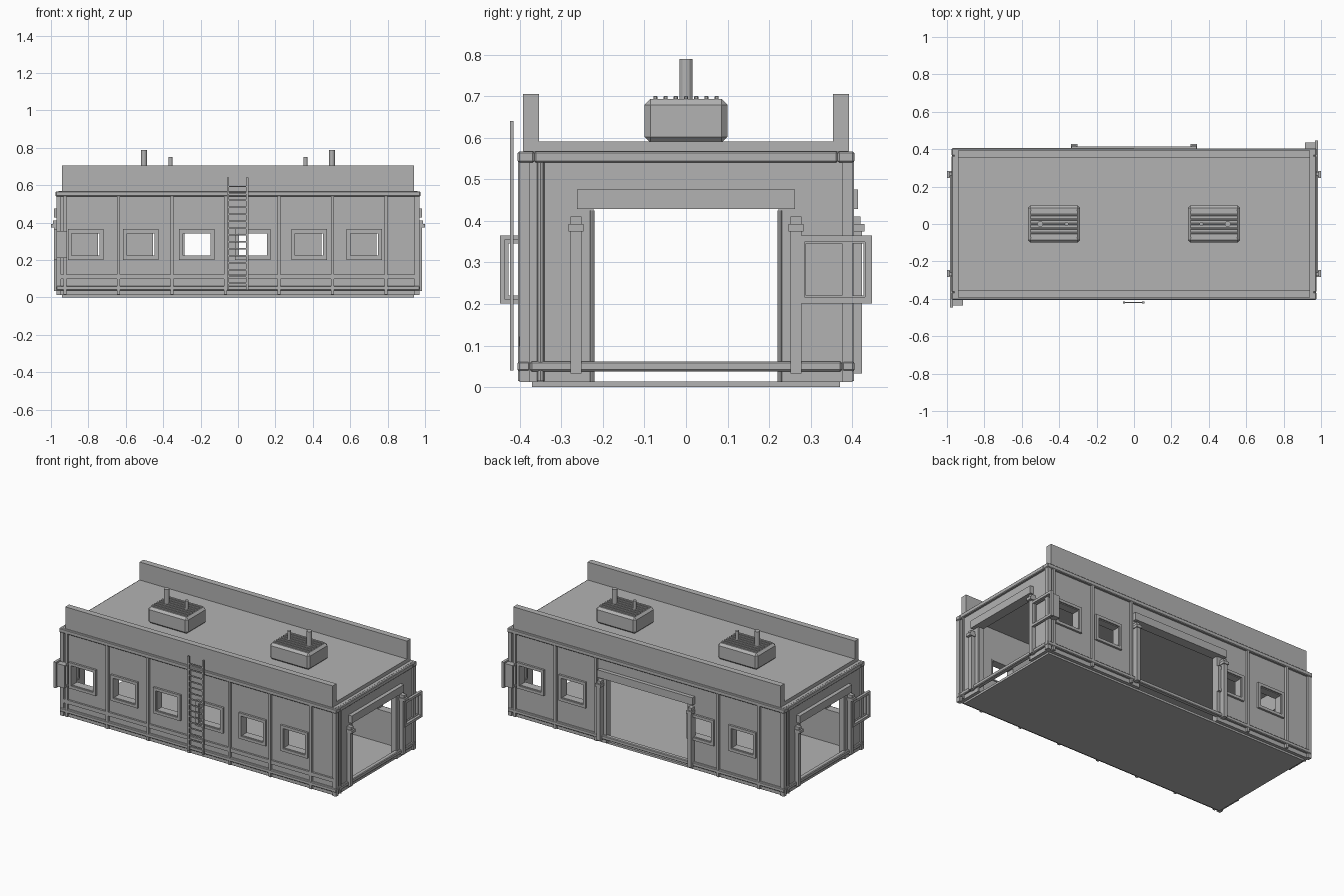
import bpy, bmesh, math
from mathutils import Matrix, Vector

if "Cube" in bpy.data.objects:
    bpy.data.objects.remove(bpy.data.objects["Cube"])

grey = bpy.data.materials.new("plain_grey")
grey.diffuse_color = (0.45, 0.45, 0.45, 1)
grey.use_nodes = True
grey.node_tree.nodes["Principled BSDF"].inputs["Base Color"].default_value = grey.diffuse_color


def box(bm, x0, x1, y0, y1, z0, z1):
    m = Matrix.Translation(((x0 + x1) / 2, (y0 + y1) / 2, (z0 + z1) / 2))
    m = m @ Matrix.Diagonal((abs(x1 - x0), abs(y1 - y0), abs(z1 - z0), 1))
    return bmesh.ops.create_cube(bm, size=1, matrix=m)["verts"]


def tube(bm, x, y, r, z0, z1, sides=12):
    bmesh.ops.create_cone(bm, cap_ends=True, segments=sides, radius1=r, radius2=r, depth=z1 - z0,
                          matrix=Matrix.Translation((x, y, (z0 + z1) / 2)))


def both(bm):
    """Add a copy turned half a turn about the vertical axis."""
    copy = bmesh.ops.duplicate(bm, geom=bm.verts[:] + bm.edges[:] + bm.faces[:])["geom"]
    verts = [v for v in copy if isinstance(v, bmesh.types.BMVert)]
    bmesh.ops.rotate(bm, cent=(0, 0, 0), matrix=Matrix.Rotation(math.pi, 3, 'Z'), verts=verts)


def finish(bm, name, bevel=0):
    me = bpy.data.meshes.new(name)
    bm.to_mesh(me)
    bm.free()
    me.materials.append(grey)
    ob = bpy.data.objects.new(name, me)
    bpy.context.collection.objects.link(ob)
    if bevel:
        mod = ob.modifiers.new("bevel", 'BEVEL')
        mod.width, mod.segments = bevel, 1
    return ob


def ring_band(name, x, y, z0, z1, t):
    bm = bmesh.new()
    box(bm, -x, x, -y, -y + t, z0, z1)
    box(bm, x - t, x, -y + t, y - t, z0, z1)
    both(bm)
    return finish(bm, name, 0.004)


def frame(bm, c, w, h, bar, y0, y1, zc):
    """Rectangular frame facing y, centred on x = c."""
    for s in (-1, 1):
        a, b = c + s * w / 2, c + s * (w / 2 - bar)
        box(bm, min(a, b), max(a, b), y0, y1, zc - h / 2, zc + h / 2)
        a, b = zc + s * h / 2, zc + s * (h / 2 - bar)
        box(bm, c - w / 2 + bar, c + w / 2 - bar, y0, y1, min(a, b), max(a, b))


front_windows = [-0.815, -0.52, -0.22, 0.08, 0.38, 0.675]
back_windows = [0.815, 0.52, -0.38, -0.675]
ZC = 0.283

# Hollow walls with window and door openings
bm = bmesh.new()
box(bm, -0.96, 0.96, -0.39, 0.39, 0.012, 0.568)
walls = finish(bm, "walls")
cavity = bmesh.new()
box(cavity, -0.92, 0.92, -0.35, 0.35, -0.05, 0.55)
holes = bmesh.new()
for s, centres in ((-1, front_windows), (1, back_windows)):
    for c in centres:
        box(holes, c - 0.08, c + 0.08, s * 0.37 - 0.05, s * 0.37 + 0.05, ZC - 0.066, ZC + 0.066)
for s in (-1, 1):
    box(holes, s * 0.94 - 0.05, s * 0.94 + 0.05, -0.222, 0.222, -0.05, 0.43)
box(holes, -0.285, 0.285, 0.32, 0.42, -0.05, 0.43)
for cutter_bm, name in ((cavity, "cavity_cutter"), (holes, "opening_cutter")):
    cutter = finish(cutter_bm, name)
    cutter.hide_render = True
    mod = walls.modifiers.new(name, 'BOOLEAN')
    mod.operation, mod.solver, mod.object = 'DIFFERENCE', 'EXACT', cutter
    bpy.context.view_layer.objects.active = walls
    bpy.ops.object.modifier_apply(modifier=name)
    bpy.data.objects.remove(cutter)

# Floor and roof slabs
bm = bmesh.new()
box(bm, -0.94, 0.94, -0.37, 0.37, 0, 0.014)
finish(bm, "floor")
bm = bmesh.new()
box(bm, -0.94, 0.94, -0.37, 0.37, 0.56, 0.591)
finish(bm, "roof")

# Parapets along both long sides
bm = bmesh.new()
box(bm, -0.94, 0.94, -0.392, -0.354, 0.565, 0.705)
both(bm)
finish(bm, "parapets")

# Horizontal bands
ring_band("top_band", 0.975, 0.405, 0.54, 0.567, 0.04)
ring_band("bottom_band", 0.972, 0.405, 0.038, 0.062, 0.03)
bm = bmesh.new()
box(bm, -0.96, 0.96, -0.402, -0.385, 0.098, 0.122)
finish(bm, "front_rail")

# Vertical battens on long sides, skipping the wide doorway
bm = bmesh.new()
for i in range(7):
    x = -0.925 + 0.286 * i
    box(bm, x - 0.008, x + 0.008, -0.404, -0.385, 0.015, 0.545)
    if abs(x) > 0.33:
        box(bm, -x - 0.008, -x + 0.008, 0.385, 0.404, 0.015, 0.545)
finish(bm, "wall_battens")

# Corner strips and end pipes
bm = bmesh.new()
for y in (-0.388, 0.388):
    box(bm, 0.945, 0.97, y - 0.013, y + 0.013, 0.012, 0.545)
tube(bm, 0.962, -0.35, 0.009, 0.015, 0.545, 8)
for y in (-0.226, 0.226):
    tube(bm, 0.957, y, 0.006, 0.012, 0.425, 8)
both(bm)
finish(bm, "corner_strips")

# Window frames: outer flange and inner sleeve
bm = bmesh.new()
for s, centres in ((-1, front_windows), (1, back_windows)):
    for c in centres:
        frame(bm, c, 0.19, 0.164, 0.018, *sorted((s * 0.387, s * 0.403)), ZC)
        frame(bm, c, 0.164, 0.136, 0.008, *sorted((s * 0.345, s * 0.395)), ZC)
finish(bm, "window_frames")

# Overhanging window frames on the end walls
bm = bmesh.new()
frame(bm, 0.358, 0.178, 0.164, 0.016, -0.985, -0.968, ZC)
frame(bm, 0.358, 0.158, 0.144, 0.01, -0.968, -0.915, ZC)
bmesh.ops.rotate(bm, cent=(0, 0, 0), matrix=Matrix.Rotation(math.pi / 2, 3, 'Z'), verts=bm.verts[:])
both(bm)
finish(bm, "end_window_frames")

# Doorway posts with caps, and lintels
bm = bmesh.new()
for y in (-0.265, 0.265):
    box(bm, 0.95, 0.984, y - 0.013, y + 0.013, 0.033, 0.375)
    box(bm, 0.95, 1.0, y - 0.018, y + 0.018, 0.375, 0.393)
    box(bm, 0.95, 0.99, y - 0.013, y + 0.013, 0.393, 0.411)
box(bm, 0.95, 0.984, -0.262, 0.262, 0.428, 0.476)
both(bm)
for x in (-0.32, 0.32):
    box(bm, x - 0.013, x + 0.013, 0.38, 0.423, 0.033, 0.375)
    box(bm, x - 0.018, x + 0.018, 0.38, 0.429, 0.375, 0.393)
    box(bm, x - 0.013, x + 0.013, 0.38, 0.42, 0.393, 0.411)
box(bm, -0.335, 0.335, 0.38, 0.414, 0.428, 0.476)
finish(bm, "door_surrounds")

# Ladder
bm = bmesh.new()
for x in (-0.054, 0.05):
    box(bm, x - 0.006, x + 0.006, -0.424, -0.415, 0.04, 0.64)
for i in range(15):
    z = 0.075 + i * 0.037
    box(bm, -0.054, 0.05, -0.422, -0.417, z - 0.004, z + 0.004)
finish(bm, "ladder")

# Roof vent housings
bm = bmesh.new()
box(bm, -0.568, -0.288, -0.1, 0.1, 0.588, 0.693)
both(bm)
finish(bm, "vent_housings", 0.014)

# Vent slats and chimneys
bm = bmesh.new()
for i in range(7):
    y = (i - 3) * 0.0245
    box(bm, -0.553, -0.303, y - 0.005, y + 0.005, 0.69, 0.701)
both(bm)
finish(bm, "vent_slats", 0.002)
bm = bmesh.new()
tube(bm, -0.502, 0, 0.016, 0.69, 0.789)
tube(bm, -0.36, 0, 0.011, 0.69, 0.752)
both(bm)
finish(bm, "chimneys")
